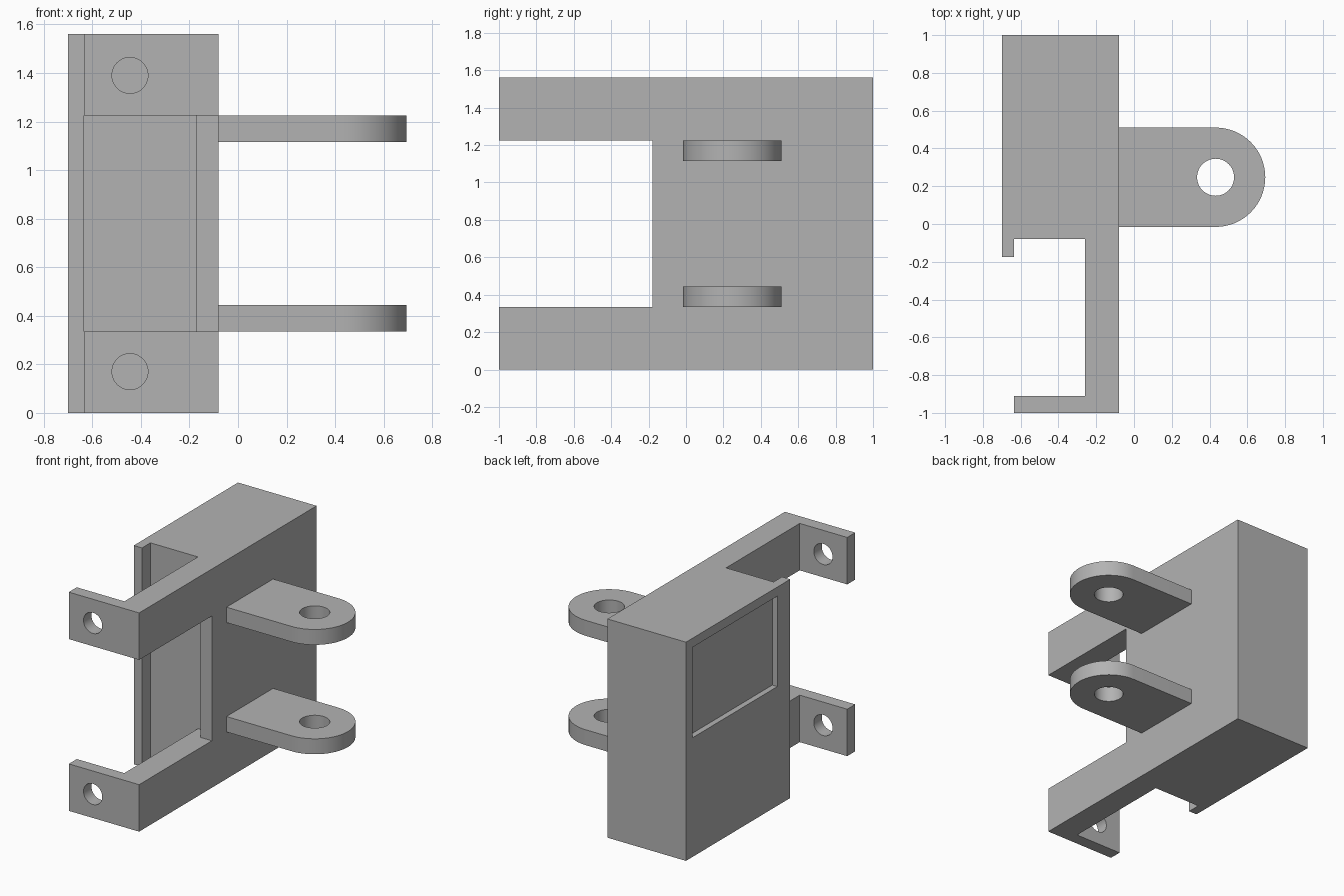
import bpy, bmesh, math
from mathutils import Matrix

cube = bpy.data.objects.get("Cube")
if cube:
    bpy.data.objects.remove(cube, do_unlink=True)

grey = bpy.data.materials.new("plain grey")
grey.use_nodes = True
colour = (0.45, 0.45, 0.45, 1)
grey.diffuse_color = colour
grey.node_tree.nodes["Principled BSDF"].inputs["Base Color"].default_value = colour

HEIGHT = 1.56


def prism(name, outline, z0, z1):
    """Extrude an x-y outline from z0 up to z1."""
    bm = bmesh.new()
    base = bm.faces.new([bm.verts.new((x, y, z0)) for x, y in outline])
    top = bmesh.ops.extrude_face_region(bm, geom=[base])["geom"]
    verts = [v for v in top if isinstance(v, bmesh.types.BMVert)]
    bmesh.ops.translate(bm, vec=(0, 0, z1 - z0), verts=verts)
    bmesh.ops.recalc_face_normals(bm, faces=bm.faces)
    mesh = bpy.data.meshes.new(name)
    bm.to_mesh(mesh)
    bm.free()
    mesh.materials.append(grey)
    obj = bpy.data.objects.new(name, mesh)
    bpy.context.collection.objects.link(obj)
    return obj


def circle(x, y, r, start=0, sweep=360, steps=48):
    count = steps if sweep == 360 else steps + 1
    angles = [math.radians(start + sweep * i / steps) for i in range(count)]
    return [(x + r * math.cos(a), y + r * math.sin(a)) for a in angles]


def rect(x0, x1, y0, y1):
    return [(x0, y0), (x1, y0), (x1, y1), (x0, y1)]


def cut(obj, cutter):
    """Subtract the cutter, apply the result and discard the cutter."""
    cutter.hide_render = True
    mod = obj.modifiers.new("cut", "BOOLEAN")
    mod.operation = "DIFFERENCE"
    mod.solver = "EXACT"
    mod.object = cutter
    bpy.context.view_layer.objects.active = obj
    bpy.ops.object.modifier_apply(modifier=mod.name)
    bpy.data.objects.remove(cutter, do_unlink=True)


def smooth(obj):
    bpy.ops.object.select_all(action="DESELECT")
    obj.select_set(True)
    bpy.context.view_layer.objects.active = obj
    bpy.ops.object.shade_smooth_by_angle(angle=math.radians(30))


# Block with rear lip, side plate and front flange
body = prism("bracket_body", [
    (-0.7, 1), (-0.7, -0.175), (-0.635, -0.175), (-0.635, -0.08),
    (-0.26, -0.08), (-0.26, -0.91), (-0.635, -0.91), (-0.635, -1),
    (-0.08, -1), (-0.08, 1)], 0, HEIGHT)

# Wide slot through flange and side plate, stepped at its inner end
cut(body, prism("slot_cutter", [
    (-0.8, -1.1), (0, -1.1), (0, -0.18), (-0.17, -0.18),
    (-0.17, -0.08), (-0.26, -0.08), (-0.3, -0.18), (-0.8, -0.18)], 0.335, 1.225))

# Shallow rectangular recess on the outer face
cut(body, prism("recess_cutter", rect(-0.8, -0.66, -0.03, 0.927), 0.85, 1.495))

# Screw holes in the two flange tabs
for z in (0.17, HEIGHT - 0.17):
    drill = prism("screw_hole_cutter", circle(-0.445, 0, 0.074), -0.1, 0.1)
    drill.data.transform(Matrix.Translation((0, -0.95, z))
                         @ Matrix.Rotation(math.pi / 2, 4, "X"))
    cut(body, drill)
smooth(body)

# Pair of rounded hinge lugs with pin holes
for name, z in (("lower_lug", 0.335), ("upper_lug", 1.115)):
    cx, cy, r = 0.432, 0.2475, 0.263
    outline = [(-0.08, cy - r)] + circle(cx, cy, r, -90, 180, 32) + [(-0.08, cy + r)]
    lug = prism(name, outline, z, z + 0.11)
    cut(lug, prism("pin_hole_cutter", circle(cx, cy, 0.098), z - 0.1, z + 0.2))
    smooth(lug)
